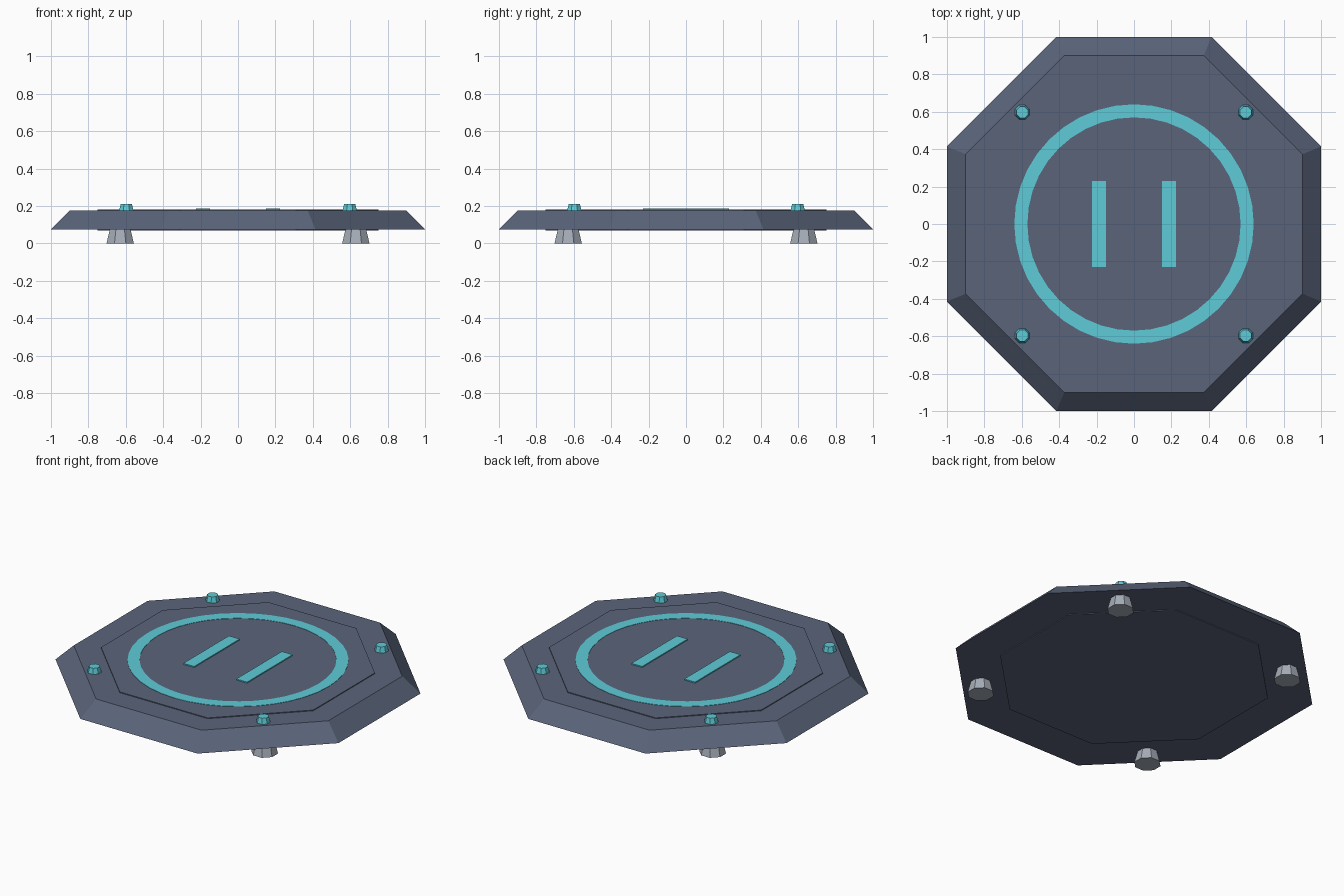
import bpy
import bmesh
from math import pi, cos, sin

old = bpy.data.objects.get("Cube")
if old:
    bpy.data.objects.remove(old, do_unlink=True)


def material(name, rgb):
    mat = bpy.data.materials.new(name)
    mat.use_nodes = True
    color = (*rgb, 1.0)
    mat.diffuse_color = color
    mat.node_tree.nodes["Principled BSDF"].inputs["Base Color"].default_value = color
    return mat


SLATE = material("slate blue", (0.102, 0.127, 0.195))
CYAN = material("bright cyan", (0.11, 0.60, 0.68))
STEEL = material("light steel", (0.38, 0.42, 0.48))


def finish(name, bm, mat):
    bmesh.ops.recalc_face_normals(bm, faces=bm.faces)
    mesh = bpy.data.meshes.new(name)
    bm.to_mesh(mesh)
    bm.free()
    mesh.materials.append(mat)
    obj = bpy.data.objects.new(name, mesh)
    bpy.context.collection.objects.link(obj)
    return obj


def frustum(name, mat, center, z0, z1, apothem0, apothem1, sides=8):
    """Tapered prism with flat sides facing the axes."""
    bm = bmesh.new()
    fit = 1 / cos(pi / sides)
    loops = []
    for z, size in ((z0, apothem0), (z1, apothem1)):
        loop = []
        for i in range(sides):
            a = (i + 0.5) * 2 * pi / sides
            loop.append(bm.verts.new((center[0] + size * fit * cos(a),
                                      center[1] + size * fit * sin(a), z)))
        bm.faces.new(loop)
        loops.append(loop)
    low, high = loops
    for i in range(sides):
        j = (i + 1) % sides
        bm.faces.new((low[i], low[j], high[j], high[i]))
    return finish(name, bm, mat)


def box(name, mat, center, size):
    bm = bmesh.new()
    bmesh.ops.create_cube(bm, size=1)
    bmesh.ops.scale(bm, vec=size, verts=bm.verts)
    bmesh.ops.translate(bm, vec=center, verts=bm.verts)
    return finish(name, bm, mat)


def ring(name, mat, inner, outer, z0, z1, sides=40):
    """Flat band with a rectangular section."""
    bm = bmesh.new()
    section = ((inner, z0), (outer, z0), (outer, z1), (inner, z1))
    rows = []
    for i in range(sides):
        a = 2 * pi * i / sides
        rows.append([bm.verts.new((r * cos(a), r * sin(a), z)) for r, z in section])
    for i in range(sides):
        here, there = rows[i], rows[(i + 1) % sides]
        for k in range(4):
            m = (k + 1) % 4
            bm.faces.new((here[k], there[k], there[m], here[m]))
    return finish(name, bm, mat)


# Octagonal deck with sloping skirt, and the panel running through it
frustum("deck", SLATE, (0, 0), 0.075, 0.175, 1.0, 0.9)
frustum("center_panel", SLATE, (0, 0), 0.07, 0.18, 0.75, 0.75)

# Touchdown markings
ring("landing_ring", CYAN, 0.57, 0.64, 0.178, 0.182)
for side, label in ((-1, "right"), (1, "left")):
    box(label + "_touchdown_bar", CYAN, (side * 0.187, 0, 0.183), (0.076, 0.46, 0.008))

# Corner feet and lamps
for sx, x_name in ((-1, "right"), (1, "left")):
    for sy, y_name in ((-1, "front"), (1, "back")):
        corner = y_name + "_" + x_name
        frustum(corner + "_foot", STEEL, (sx * 0.63, sy * 0.63), 0, 0.08, 0.073, 0.054)
        frustum(corner + "_lamp", CYAN, (sx * 0.597, sy * 0.597), 0.174, 0.21, 0.039, 0.03)
